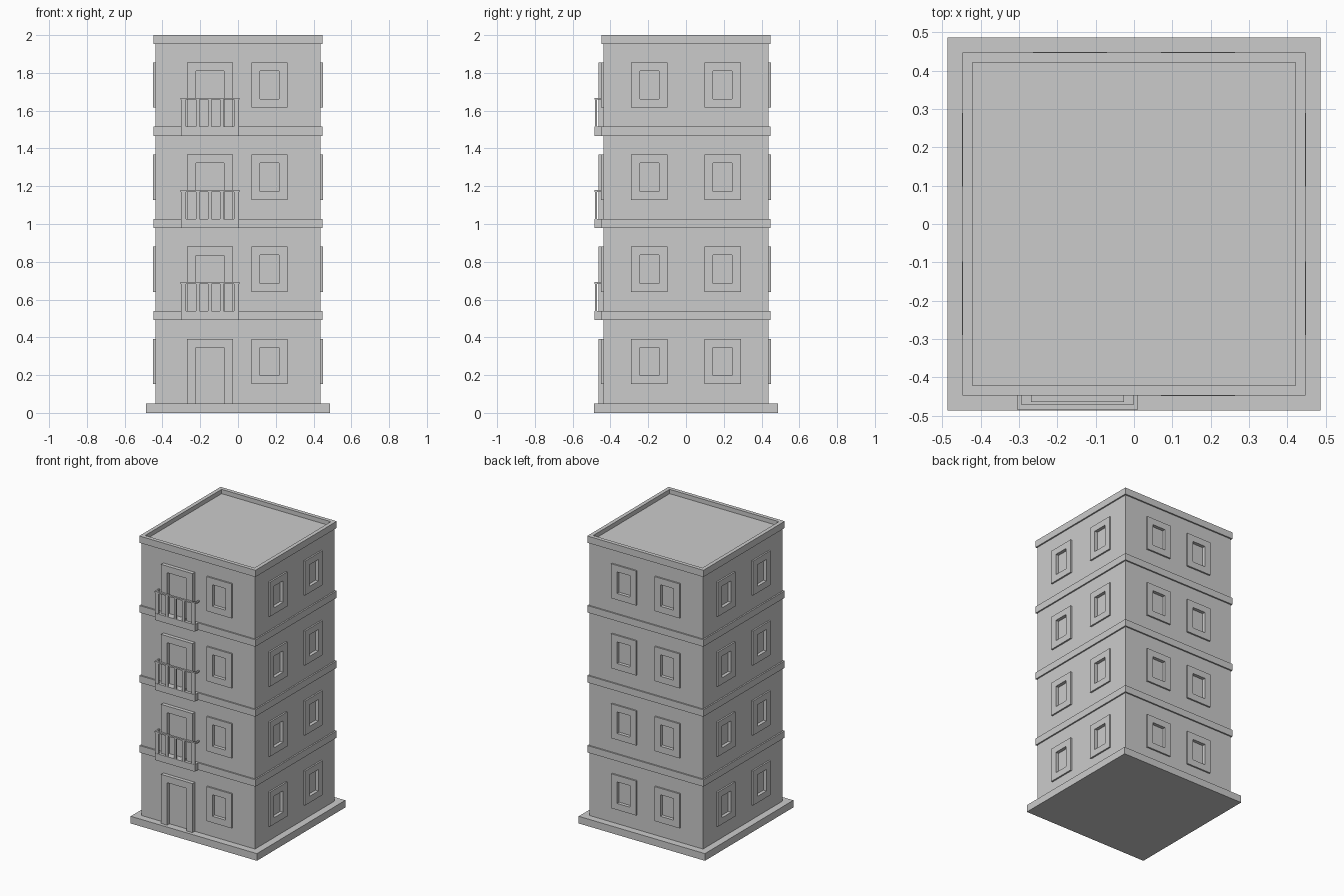
import bpy, bmesh
from math import pi
from mathutils import Matrix, Vector

if "Cube" in bpy.data.objects:
    bpy.data.objects.remove(bpy.data.objects["Cube"])

WALL = 0.438      # half width of the walls
STEP = 0.488      # storey height


def finish(name, bm):
    bmesh.ops.recalc_face_normals(bm, faces=bm.faces)
    me = bpy.data.meshes.new(name)
    bm.to_mesh(me)
    bm.free()
    ob = bpy.data.objects.new(name, me)
    bpy.context.collection.objects.link(ob)
    return ob


def add_box(bm, x0, x1, y0, y1, z0, z1):
    mat = Matrix.Translation(((x0 + x1) / 2, (y0 + y1) / 2, (z0 + z1) / 2)) @ \
        Matrix.Diagonal((x1 - x0, y1 - y0, z1 - z0, 1))
    return bmesh.ops.create_cube(bm, size=1, matrix=mat)['verts']


def slab(name, half, z0, z1):
    bm = bmesh.new()
    add_box(bm, -half, half, -half, half, z0, z1)
    return finish(name, bm)


def add_strip(bm, outer, inner, closed, offset, mat):
    """Flat strip between two outlines, extruded by offset, then placed by mat."""
    a = [bm.verts.new(p) for p in outer]
    b = [bm.verts.new(p) for p in inner]
    n = len(a)
    faces = [bm.faces.new((a[i], a[(i + 1) % n], b[(i + 1) % n], b[i]))
             for i in range(n if closed else n - 1)]
    ext = bmesh.ops.extrude_face_region(bm, geom=faces, use_keep_orig=True)['geom']
    top = [v for v in ext if isinstance(v, bmesh.types.BMVert)]
    bmesh.ops.translate(bm, verts=top, vec=offset)
    bmesh.ops.transform(bm, matrix=mat, verts=a + b + top)


def rect(cx, cz, hw, hh):
    return [Vector((cx + sx * hw, -WALL, cz + sz * hh))
            for sx, sz in ((-1, -1), (-1, 1), (1, 1), (1, -1))]


# Walls with shallow window recesses, and window surrounds on all four sides
walls = slab("walls", WALL, 0.04, 1.96)
cut, frames = bmesh.new(), bmesh.new()
for side, columns in enumerate(((0.167,), (-0.194, 0.194), (-0.167, 0.167), (-0.194, 0.194))):
    rot = Matrix.Rotation(side * pi / 2, 4, 'Z')
    for u in columns:
        for k in range(4):
            z = 0.272 + k * STEP
            verts = add_box(cut, u - 0.05, u + 0.05, -WALL - 0.05, -WALL + 0.012,
                            z - 0.075, z + 0.075)
            bmesh.ops.transform(cut, matrix=rot, verts=verts)
            add_strip(frames, rect(u, z, 0.096, 0.12), rect(u, z, 0.05, 0.075),
                      True, (0, -0.011, 0), rot)
finish("window_frames", frames)
cutter = finish("window_cutter", cut)
cutter.hide_render = True
cutter.hide_set(True)
mod = walls.modifiers.new("recesses", 'BOOLEAN')
mod.object = cutter
mod.solver = 'EXACT'

# Plinth and storey bands
slab("plinth", 0.487, 0, 0.05)
for k in range(1, 4):
    slab("storey_band", 0.448, 0.003 + k * STEP, 0.051 + k * STEP)

# Roof band with sunken flat roof
bm = bmesh.new()
add_box(bm, -0.448, 0.448, -0.448, 0.448, 1.953, 2)
top = max(bm.faces, key=lambda f: f.calc_center_median().z)
bmesh.ops.inset_region(bm, faces=[top], thickness=0.038)
ext = bmesh.ops.extrude_face_region(bm, geom=[top])['geom']
bmesh.ops.translate(bm, verts=[v for v in ext if isinstance(v, bmesh.types.BMVert)],
                    vec=(0, 0, -0.03))
if top.is_valid:
    bmesh.ops.delete(bm, geom=[top], context='FACES_ONLY')
finish("roof_parapet", bm)

# Door surrounds, one per storey
bm = bmesh.new()
for k in range(4):
    z0, z1 = 0.05 + k * STEP, 0.392 + k * STEP
    y = -WALL
    outer = [(-0.269, y, z0), (-0.269, y, z1), (-0.026, y, z1), (-0.026, y, z0)]
    inner = [(-0.222, y, z0), (-0.222, y, z1 - 0.046), (-0.073, y, z1 - 0.046), (-0.073, y, z0)]
    add_strip(bm, outer, inner, False, (0, -0.026, 0), Matrix())
finish("door_frames", bm)

# Balconies: floor, U-shaped handrail and balusters
for k in range(1, 4):
    z = k * STEP
    bm = bmesh.new()
    add_box(bm, -0.301, 0.006, -0.484, -WALL, z + 0.003, z + 0.051)
    finish("balcony_floor", bm)

    bm = bmesh.new()
    outer = [(-0.304, -WALL, 0), (-0.304, -0.485, 0), (0.009, -0.485, 0), (0.009, -WALL, 0)]
    inner = [(-0.294, -WALL, 0), (-0.294, -0.471, 0), (-0.001, -0.471, 0), (-0.001, -WALL, 0)]
    add_strip(bm, outer, inner, False, (0, 0, 0.01), Matrix.Translation((0, 0, z + 0.194)))
    finish("balcony_handrail", bm)

    bm = bmesh.new()
    for x0, x1 in ((-0.301, -0.275), (-0.222, -0.204), (-0.158, -0.14),
                   (-0.094, -0.076), (-0.022, 0.004)):
        add_box(bm, x0, x1, -0.482, -0.472, z + 0.05, z + 0.196)
    finish("balcony_balusters", bm)
